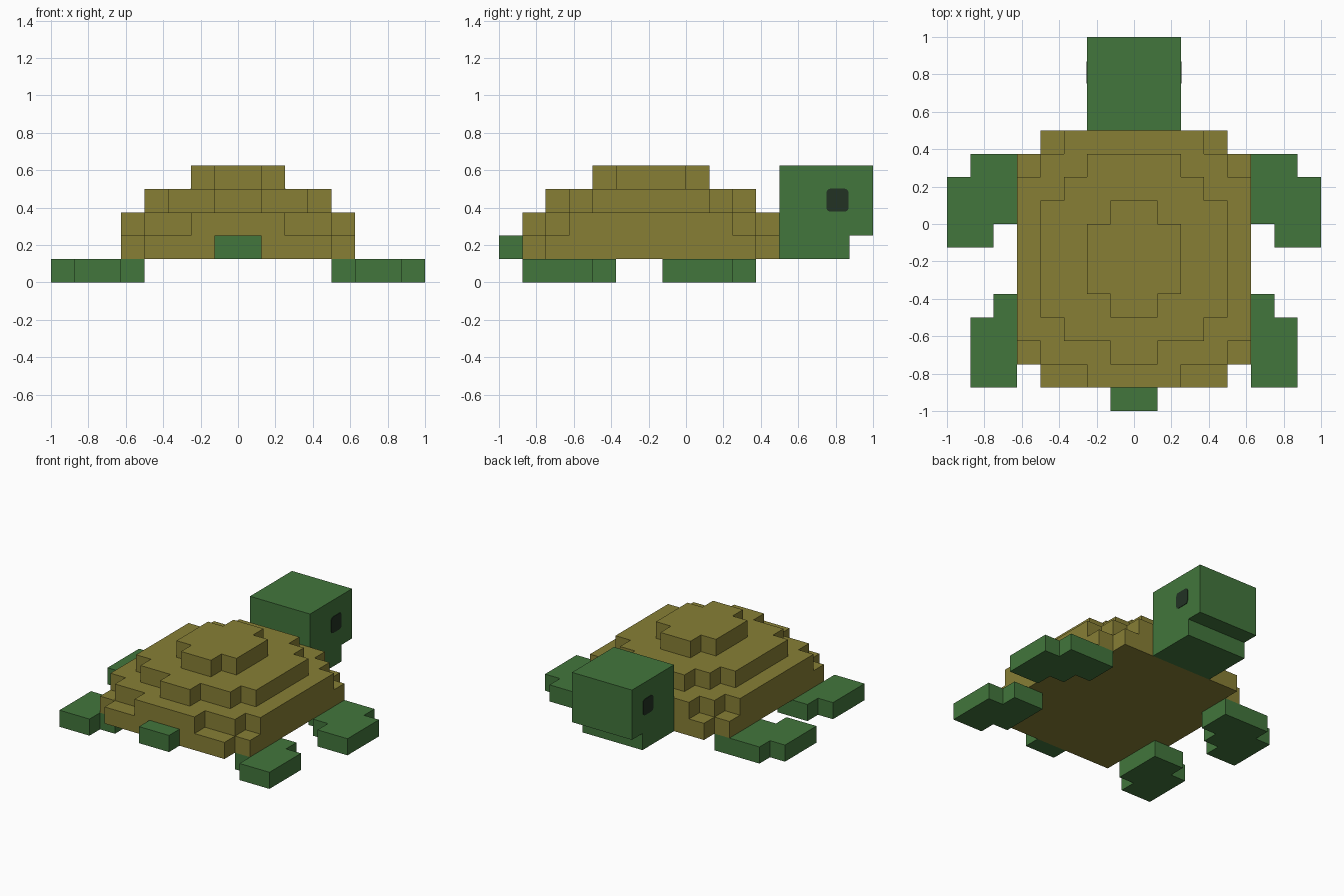
import bpy, bmesh
from mathutils import Vector

if "Cube" in bpy.data.objects:
    bpy.data.objects.remove(bpy.data.objects["Cube"])

U = 0.125  # size of one block


def material(name, rgb):
    m = bpy.data.materials.new(name)
    lin = [(c / 255 / 12.92) if c < 11 else ((c / 255 + 0.055) / 1.055) ** 2.4 for c in rgb]
    m.diffuse_color = (*lin, 1)
    m.use_nodes = True
    m.node_tree.nodes["Principled BSDF"].inputs["Base Color"].default_value = m.diffuse_color
    return m


OLIVE = material("olive_shell", (135, 127, 53))
GREEN = material("green_skin", (66, 118, 60))
DARK = material("dark_eye", (34, 50, 36))


def finish(bm, name, mat):
    mesh = bpy.data.meshes.new(name)
    bmesh.ops.recalc_face_normals(bm, faces=bm.faces)
    bm.to_mesh(mesh)
    bm.free()
    mesh.materials.append(mat)
    obj = bpy.data.objects.new(name, mesh)
    bpy.context.collection.objects.link(obj)
    return obj


def blocks(name, mat, boxes):
    """Outer skin of a union of block boxes (x0, x1, y0, y1, z0, z1), in block units."""
    cells = {(x, y, z) for a, b, c, d, e, f in boxes
             for x in range(a, b) for y in range(c, d) for z in range(e, f)}
    bm = bmesh.new()
    for cell in cells:
        for axis in range(3):
            for side in (0, 1):
                near = list(cell)
                near[axis] += 2 * side - 1
                if tuple(near) in cells:
                    continue
                u, v = (axis + 1) % 3, (axis + 2) % 3
                quad = []
                for du, dv in ((0, 0), (1, 0), (1, 1), (0, 1)):
                    p = Vector(cell)
                    p[axis] += side
                    p[u] += du
                    p[v] += dv
                    quad.append(bm.verts.new(p * U))
                if not side:
                    quad.reverse()
                bm.faces.new(quad)
    bmesh.ops.remove_doubles(bm, verts=bm.verts, dist=0.001)
    bmesh.ops.dissolve_limit(bm, angle_limit=0.01, verts=bm.verts, edges=bm.edges)
    return finish(bm, name, mat)


# Stepped shell: (half width, back y, front y) strips for each layer, bottom up
layers = [
    [(5, -6, 3), (4, -7, 4)],
    [(5, -5, 2), (4, -6, 3), (3, -6, 4), (2, -7, 4)],
    [(4, -4, 1), (3, -5, 2), (2, -5, 3), (1, -6, 3)],
    [(2, -3, 0), (1, -4, 1)],
]
blocks("shell", OLIVE, [(-w, w, y0, y1, z, z + 1)
                        for z, strips in enumerate(layers, 1) for w, y0, y1 in strips])

# Head with set-back jaw, and tail
blocks("head", GREEN, [(-2, 2, 4, 8, 2, 5), (-2, 2, 4, 7, 1, 2)])
blocks("tail", GREEN, [(-1, 1, -8, -7, 1, 2)])

# Flippers, mirrored left and right
flippers = {
    "head_end_flipper": [(4, 5, 1, 3), (5, 7, 0, 3), (6, 8, -1, 2)],
    "tail_end_flipper": [(4, 5, -6, -3), (5, 6, -7, -3), (5, 7, -7, -4)],
}
for side, s in (("left", -1), ("right", 1)):
    for name, rects in flippers.items():
        blocks(f"{side}_{name}", GREEN,
               [(min(a * s, b * s), max(a * s, b * s), c, d, 0, 1) for a, b, c, d in rects])

    # Eye: thin plate with rounded corners
    bm = bmesh.new()
    bmesh.ops.create_cube(bm, size=1)
    for v in bm.verts:
        v.co = Vector((v.co.x * 0.008, v.co.y * 0.118, v.co.z * 0.122))
    corners = [e for e in bm.edges if abs(e.verts[0].co.x - e.verts[1].co.x) > 0.001]
    bmesh.ops.bevel(bm, geom=corners, offset=0.02, segments=3, profile=0.5, affect='EDGES')
    eye = finish(bm, f"{side}_eye", DARK)
    eye.location = (s * 0.25, 0.81, 0.44)
